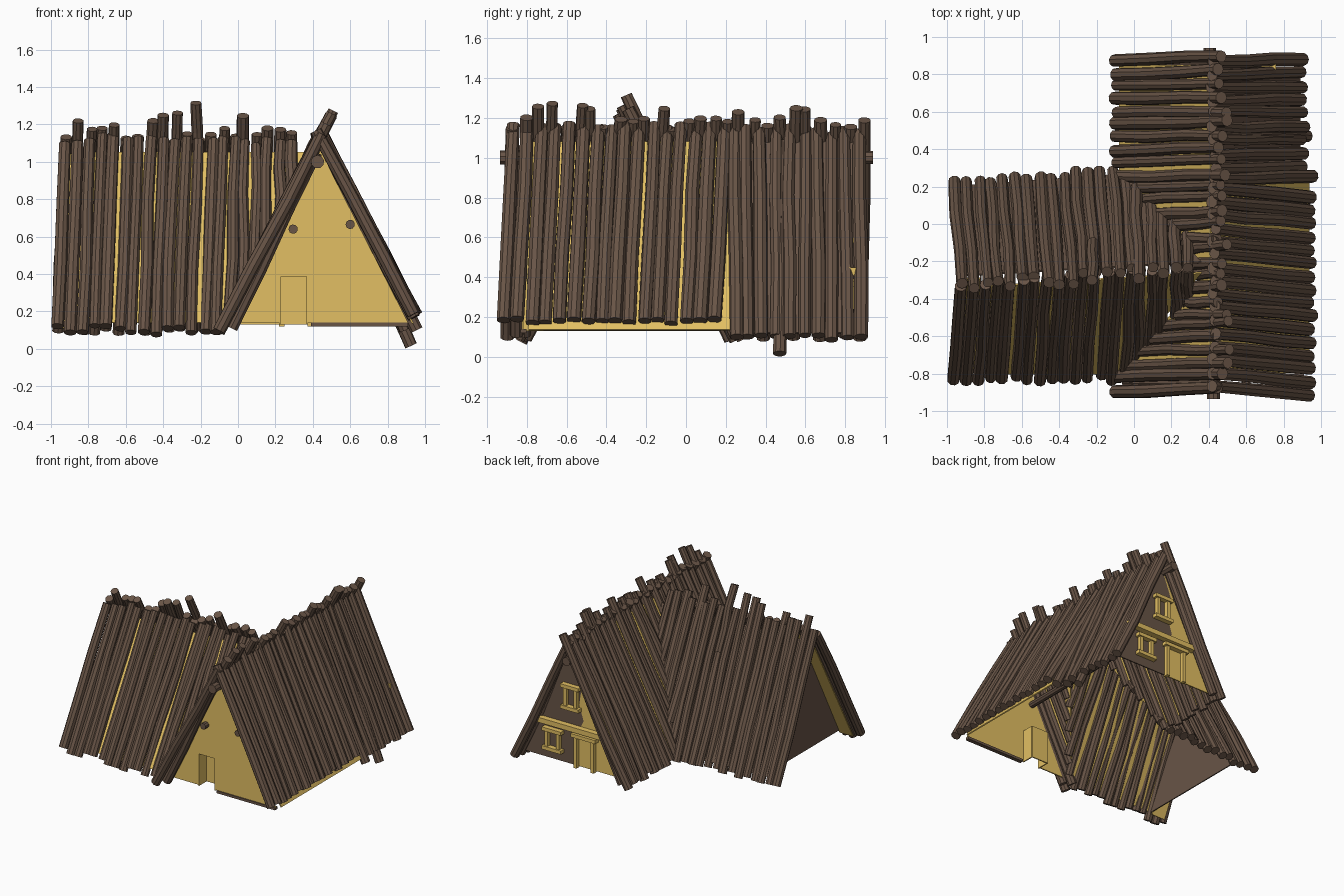
import bpy, bmesh, math, random
from mathutils import Vector

if "Cube" in bpy.data.objects:
    bpy.data.objects.remove(bpy.data.objects["Cube"])

random.seed(7)
U = random.uniform


def material(name, rgb):
    m = bpy.data.materials.new(name)
    m.diffuse_color = (*rgb, 1)
    m.use_nodes = True
    m.node_tree.nodes["Principled BSDF"].inputs["Base Color"].default_value = m.diffuse_color
    return m


BROWN = material("dark brown wood", (0.140, 0.090, 0.062))
YELLOW = material("straw yellow", (0.76, 0.52, 0.125))


def finish(name, bm, mat):
    bmesh.ops.recalc_face_normals(bm, faces=bm.faces)
    me = bpy.data.meshes.new(name)
    bm.to_mesh(me)
    bm.free()
    me.materials.append(mat)
    ob = bpy.data.objects.new(name, me)
    bpy.context.collection.objects.link(ob)
    return ob


def add_log(bm, a, b, r, bend=0.008, sides=9):
    """One slightly bent, tapered log from a to b."""
    a, b = Vector(a), Vector(b)
    d = (b - a).normalized()
    u = d.cross(Vector((0.3, 0.2, 1)) if abs(d.z) < 0.95 else Vector((1, 0, 0))).normalized()
    v = d.cross(u)
    ph = U(0, 6.28)
    rings = []
    for t, k in ((0, 1.0), (0.33, 1.04), (0.67, 1.0), (1, 0.94)):
        c = a.lerp(b, t)
        if 0 < t < 1:
            c += u * U(-bend, bend) + v * U(-bend, bend)
        rings.append([bm.verts.new(c + (u * math.cos(ph + i * math.tau / sides)
                                        + v * math.sin(ph + i * math.tau / sides)) * r * k)
                      for i in range(sides)])
    for p, q in zip(rings, rings[1:]):
        for i in range(sides):
            j = (i + 1) % sides
            bm.faces.new((p[i], p[j], q[j], q[i]))
    bm.faces.new(rings[0][::-1])
    bm.faces.new(rings[-1])


def plate(name, pts, mat, thick=0.009):
    """Flat polygon with a little thickness."""
    bm = bmesh.new()
    bm.faces.new([bm.verts.new(p) for p in pts])
    ob = finish(name, bm, mat)
    s = ob.modifiers.new("thickness", 'SOLIDIFY')
    s.thickness, s.offset = thick, 0
    return ob


def box(name, x0, x1, y0, y1, z0, z1, mat):
    bm = bmesh.new()
    bmesh.ops.create_cube(bm, size=1)
    for v in bm.verts:
        v.co = ((x0 + x1) / 2 + v.co.x * (x1 - x0), (y0 + y1) / 2 + v.co.y * (y1 - y0),
                (z0 + z1) / 2 + v.co.z * (z1 - z0))
    return finish(name, bm, mat)


def frange(a, b, step):
    n = round((b - a) / step)
    return [a + (b - a) * i / n for i in range(n + 1)]


# ---- main house, right roof slope of logs
bm = bmesh.new()
for y in frange(-0.895, 0.16, 0.0703):
    yj = y + U(-0.005, 0.005)
    add_log(bm, (0.945 + U(-0.01, 0.01), yj - 0.02, 0.185 + U(-0.02, 0.01)),
            (0.43 + U(-0.015, 0.01), yj + 0.03, 1.16 + U(-0.01, 0.02)), U(0.033, 0.037), 0.005)
add_log(bm, (0.955, 0.255, 0.10), (0.43, 0.245, 1.15), 0.035)
for y in frange(0.31, 0.88, 0.0715):
    yj = y + U(-0.007, 0.007)
    add_log(bm, (0.905 + U(-0.015, 0.01), yj, 0.10 + U(-0.02, 0.01)),
            (0.43 + U(-0.02, 0.01), yj + U(-0.03, 0.01), 1.13 + U(-0.02, 0.03)), U(0.030, 0.036))
add_log(bm, (0.925, 0.47, 0.016), (0.44, 0.48, 1.08), 0.034)
finish("main_roof_logs_right", bm, BROWN)

# ---- main house, left roof slope, stopping at the valley with the wing
bm = bmesh.new()
line = lambda z: -0.10 + (z - 0.10) * 0.52
for y in frange(-0.88, 0.88, 0.068):
    yj = y + U(-0.008, 0.008)
    valley = min((y + 0.85) / 0.53, (0.30 - y) / 0.51) + 0.04
    z0 = min(max(0.10 + U(-0.01, 0.02), valley), 0.86)
    z1 = 1.175 + U(-0.03, 0.03) + (0.07 if random.random() < 0.25 else 0)
    add_log(bm, (line(z0), yj - 0.01, z0), (line(z1), yj + U(-0.01, 0.02), z1), U(0.030, 0.036))
# inner rafters at the two gables
for y in (-0.85, 0.86):
    add_log(bm, (-0.035, y, 0.11), (0.42, y, 1.05), 0.034, 0.004)
finish("main_roof_logs_left", bm, BROWN)

# ---- wing, front and back roof slopes, stopping at the main roof
for name, y_eave, y_top, ext in (("front", -0.82, -0.285, 0.0), ("back", 0.265, -0.255, 0.04)):
    bm = bmesh.new()
    for x in frange(-0.945, 0.29, 0.066):
        xj = x + U(-0.008, 0.008)
        sh = 0.075 * (x + 0.4)
        a = Vector((xj - 0.015, y_eave + sh * (ext > 0) + U(-0.02, 0.015), 0.105 + U(-0.03, 0.02)))
        b = Vector((xj + (0.025 if x < 0 else 0), y_top + sh, 1.10 + U(-0.02, 0.03)))
        b += (b - a) * (ext + U(-0.02, 0.03) + (0.07 if ext and random.random() < 0.25 else 0))
        start = max(0, min(0.8, (x + 0.08) / 0.52 - 0.02))
        add_log(bm, a.lerp(b, start), b, U(0.030, 0.035))
    if name == "back":  # tallest log over the ridge
        add_log(bm, (-0.22, -0.10, 0.85), (-0.225, -0.30, 1.315), 0.032)
    finish("wing_roof_logs_" + name, bm, BROWN)

# ---- ridge beam and purlins
bm = bmesh.new()
add_log(bm, (0.425, -0.935, 1.0), (0.405, 0.94, 1.0), 0.036, 0.003)
for x, z in ((0.295, 0.64), (0.60, 0.665)):
    add_log(bm, (x, -0.865, z), (x, 0.80, z), 0.025, 0.002)
finish("ridge_beam_and_purlins", bm, BROWN)

# ---- roof sheets between the logs
plate("main_sheet_right_front", [(0.935, -0.79, 0.135), (0.935, 0.22, 0.135),
                                 (0.445, 0.22, 1.08), (0.445, -0.82, 1.08)], YELLOW)
plate("main_sheet_right_back", [(0.885, 0.22, 0.12), (0.885, 0.84, 0.12),
                                (0.435, 0.84, 1.08), (0.435, 0.22, 1.08)], BROWN)
sheet = ((0.85, 0.14), (0.85, 1.08), (-0.81, 1.08), (-0.80, 0.14), (-0.26, 1.04), (0.27, 0.14))
plate("main_sheet_left", [(line(z) + 0.004, y, z) for y, z in sheet], YELLOW)
plate("wing_sheet_front", [(-0.82, -0.800, 0.14), (-0.09, -0.800, 0.14),
                           (0.36, -0.26, 1.05), (-0.82, -0.335, 1.05)], YELLOW)
plate("wing_sheet_back", [(-0.90, 0.205, 0.14), (-0.07, 0.265, 0.14),
                          (0.36, -0.205, 1.05), (-0.90, -0.275, 1.05)], BROWN)
plate("wing_eave_lining", [(-0.94, -0.775, 0.11), (-0.82, -0.775, 0.11),
                           (-0.82, -0.29, 1.04), (-0.92, -0.29, 1.04)], YELLOW)

# ---- front gable wall with a recessed doorway
yf = -0.82
plate("front_gable_wall", [(0.0, yf, 0.14), (0.225, yf, 0.14), (0.225, yf, 0.39), (0.37, yf, 0.39),
                           (0.37, yf, 0.14), (0.91, yf, 0.14), (0.44, yf, 1.06)], YELLOW)
yd = yf + 0.10
plate("door", [(0.225, yd, 0.13), (0.37, yd, 0.13), (0.37, yd, 0.39), (0.225, yd, 0.39)], YELLOW)
for side, x in (("left", 0.225), ("right", 0.37)):
    plate("door_jamb_" + side, [(x, yf, 0.13), (x, yd, 0.13), (x, yd, 0.39), (x, yf, 0.39)], YELLOW)
plate("door_head", [(0.225, yf, 0.39), (0.37, yf, 0.39), (0.37, yd, 0.39), (0.225, yd, 0.39)], YELLOW)
box("front_sill", 0.39, 0.91, yf - 0.012, yf + 0.02, 0.12, 0.14, BROWN)

# ---- wing gable wall
plate("wing_gable_wall", [(-0.82, -0.80, 0.13), (-0.82, 0.22, 0.13), (-0.82, -0.29, 1.05)], BROWN)

# ---- back gable wall: brown boards with a plastered yellow side
yb = 0.82
edge = [(0.40, 0.13), (0.40, 0.36), (0.33, 0.50), (0.37, 0.62), (0.34, 0.80), (0.44, 1.06)]
plate("back_gable_boards", [(x, yb, z) for x, z in edge + [(0.89, 0.13)]], BROWN)
plate("back_gable_plaster", [(x, yb, z) for x, z in edge + [(-0.02, 0.13)]], YELLOW)


def frame(name, x, z, w, h, sill=True):
    """Window or door frame on the back wall."""
    t = 0.028
    for sgn, side in ((-1, "left"), (1, "right")):
        c = x + sgn * (w / 2 - t / 2)
        box(f"{name}_post_{side}", c - t / 2, c + t / 2, yb, yb + 0.035, z - h / 2, z + h / 2, YELLOW)
    ends = (("head", z + h / 2), ("sill", z - h / 2)) if sill else (("head", z + h / 2),)
    for part, zc in ends:
        box(f"{name}_{part}", x - w / 2 - 0.02, x + w / 2 + 0.02, yb, yb + 0.045,
            zc - t / 2, zc + t / 2, YELLOW)


frame("upper_window", 0.43, 0.67, 0.12, 0.17)
frame("lower_window", 0.59, 0.29, 0.13, 0.15)
frame("back_door_frame", 0.31, 0.25, 0.18, 0.26, sill=False)
box("back_floor_beam", 0.14, 0.76, yb, yb + 0.05, 0.41, 0.45, YELLOW)
